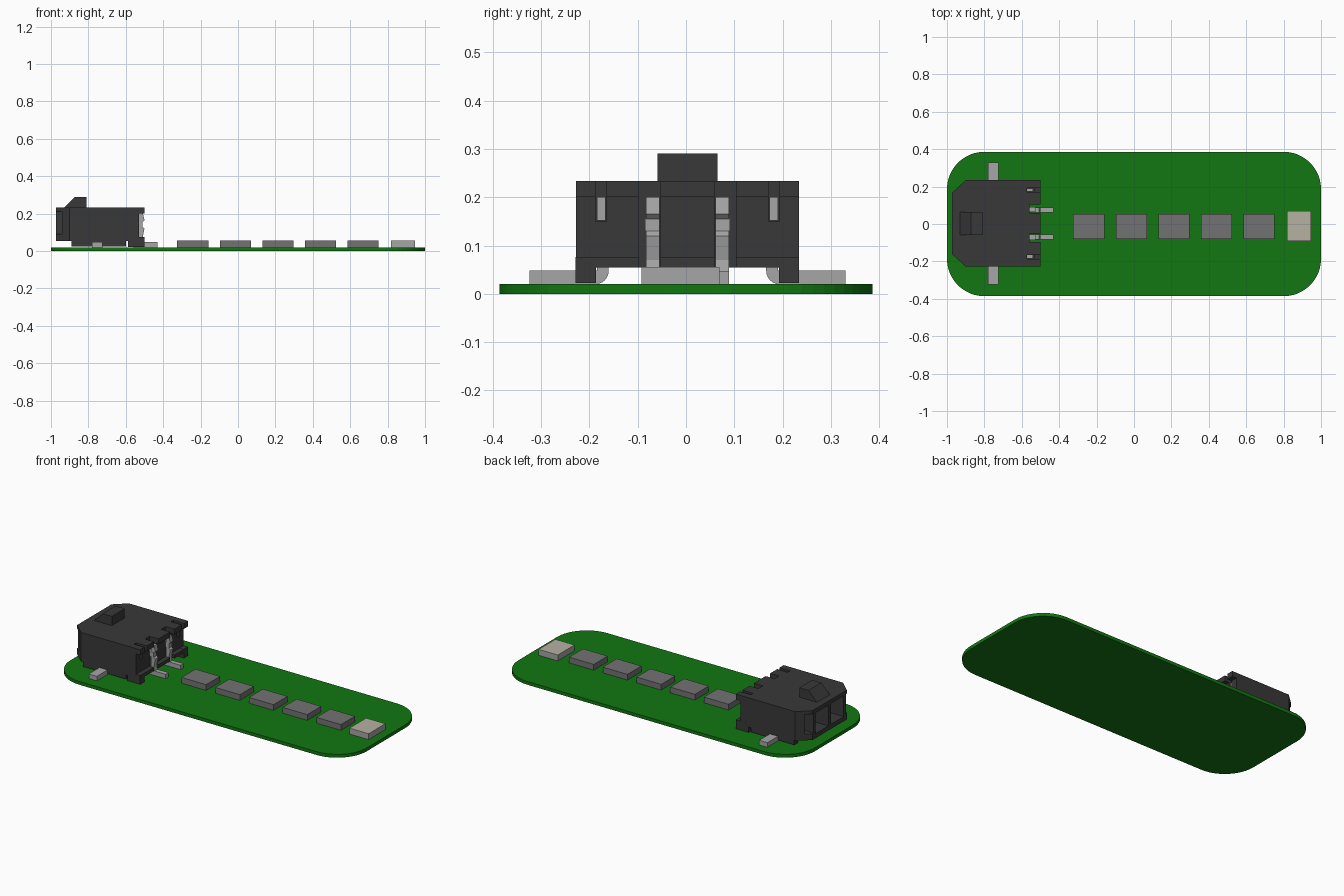
import bpy, bmesh, math

if "Cube" in bpy.data.objects:
    bpy.data.objects.remove(bpy.data.objects["Cube"])

CY = 0.003  # connector centre line in y


def mat(name, r, g, b):
    m = bpy.data.materials.new(name)
    m.diffuse_color = (r, g, b, 1)
    m.use_nodes = True
    m.node_tree.nodes["Principled BSDF"].inputs["Base Color"].default_value = m.diffuse_color
    return m


GREEN = mat("board_green", 0.006, 0.18, 0.006)
BLACK = mat("housing_black", 0.04, 0.04, 0.04)
METAL = mat("pin_metal", 0.38, 0.38, 0.38)
CHIP = mat("chip_grey", 0.17, 0.17, 0.17)
LENS = mat("lens_tan", 0.47, 0.44, 0.36)


def prism(name, pts, lo, hi, axis="z", material=None):
    """Extrude a 2D outline: (x,y) along z, (x,z) along y or (y,z) along x."""
    place = {"z": lambda a, b, c: (a, b, c),
             "y": lambda a, b, c: (a, c, b),
             "x": lambda a, b, c: (c, a, b)}[axis]
    bm = bmesh.new()
    low = [bm.verts.new(place(a, b, lo)) for a, b in pts]
    high = [bm.verts.new(place(a, b, hi)) for a, b in pts]
    bm.faces.new(low)
    bm.faces.new(high)
    n = len(pts)
    for i in range(n):
        j = (i + 1) % n
        bm.faces.new((low[i], low[j], high[j], high[i]))
    bmesh.ops.recalc_face_normals(bm, faces=bm.faces)
    me = bpy.data.meshes.new(name)
    bm.to_mesh(me)
    bm.free()
    ob = bpy.data.objects.new(name, me)
    bpy.context.collection.objects.link(ob)
    if material:
        me.materials.append(material)
    return ob


def box(name, x, y, z, material=None):
    y0, y1 = min(y), max(y)
    return prism(name, [(x[0], y0), (x[1], y0), (x[1], y1), (x[0], y1)],
                 z[0], z[1], "z", material)


def cut(target, name, x, y, z):
    c = box(name, x, y, z)
    c.hide_render = True
    c.hide_viewport = False
    c.display_type = "WIRE"
    mod = target.modifiers.new(name, "BOOLEAN")
    mod.operation = "DIFFERENCE"
    mod.solver = "EXACT"
    mod.object = c


def side(s, a, b):
    return (CY + s * a, CY + s * b)


# circuit board with rounded corners
R, W, H = 0.2, 1.0, 0.386
outline = []
for k, (sx, sy) in enumerate([(1, 1), (-1, 1), (-1, -1), (1, -1)]):
    for i in range(13):
        a = math.pi / 2 * (k + i / 12)
        outline.append((sx * (W - R) + R * math.cos(a), sy * (H - R) + R * math.sin(a)))
prism("circuit_board", outline, 0, 0.02, "z", GREEN)

# connector housing with chamfered mouth
housing = prism("connector_housing",
                [(-0.5, CY - 0.231), (-0.5, CY + 0.231), (-0.9, CY + 0.231),
                 (-0.972, CY + 0.165), (-0.972, CY - 0.165), (-0.9, CY - 0.231)],
                0.054, 0.233, "z", BLACK)
cut(housing, "rear_recess_cutter", (-0.53, -0.4), (-0.4, 0.4), (0.075, 0.2))
for s, n in ((-1, "near"), (1, "far")):
    cut(housing, n + "_cavity_cutter", (-1.1, -0.6), side(s, 0.013, 0.135), (0.082, 0.208))
    cut(housing, n + "_key_cutter", (-1.1, -0.9), side(s, 0.155, 0.195), (0.092, 0.212))
    cut(housing, n + "_pin_slot_cutter", (-0.56, -0.3), side(s, 0.056, 0.1), (0.0, 0.4))
    cut(housing, n + "_nail_slot_cutter", (-0.572, -0.3), side(s, 0.168, 0.19), (0.15, 0.4))

# latch on top
prism("latch", [(-0.932, 0.23), (-0.81, 0.23), (-0.81, 0.29), (-0.872, 0.29)],
      CY - 0.062, CY + 0.062, "y", BLACK)

for s, n in ((-1, "near"), (1, "far")):
    # feet and side rails under the housing
    box(n + "_foot", (-0.587, -0.5), side(s, 0.189, 0.2312), (0.022, 0.076), BLACK)
    box(n + "_rail", (-0.89, -0.6), side(s, 0.189, 0.225), (0.025, 0.06), BLACK)
    # contact pin: cavity blade, bent leg and solder tail
    box(n + "_contact_blade", (-0.88, -0.51), side(s, 0.06, 0.088), (0.13, 0.158), METAL)
    prism(n + "_contact_leg",
          [(-0.53, 0.2), (-0.53, 0.06), (-0.56, 0.05), (-0.56, 0.02), (-0.43, 0.02),
           (-0.43, 0.047), (-0.505, 0.047), (-0.51, 0.07), (-0.5, 0.12), (-0.51, 0.13),
           (-0.51, 0.155), (-0.5, 0.165), (-0.508, 0.2)],
          *sorted(side(s, 0.058, 0.086)), "y", METAL)
    # fitting nail with a rounded inner bend
    bend = [(0.327, 0.048), (0.327, 0.02), (0.19, 0.02)]
    bend += [(0.19 - 0.027 * math.sin(t), 0.048 - 0.028 * math.cos(t))
             for t in [math.pi / 2 * i / 6 for i in range(1, 7)]]
    bend += [(0.163, 0.06), (0.187, 0.06), (0.187, 0.048)]
    prism(n + "_fitting_nail", [(CY + s * a, b) for a, b in bend], -0.78, -0.725, "x", METAL)
    box(n + "_nail_tongue", (-0.7, -0.54), side(s, 0.17, 0.187), (0.152, 0.2), METAL)

# row of chips
for i in range(5):
    x = -0.242 + i * 0.2275
    box(f"chip_{i + 1}", (x - 0.083, x + 0.083), (-0.08, 0.054), (0.02, 0.055), CHIP)

# lamp at the end of the row
box("lamp_body", (0.817, 0.946), (-0.092, 0.069), (0.02, 0.053), METAL)
box("lamp_lens", (0.817, 0.946), (-0.092, 0.069), (0.053, 0.056), LENS)
